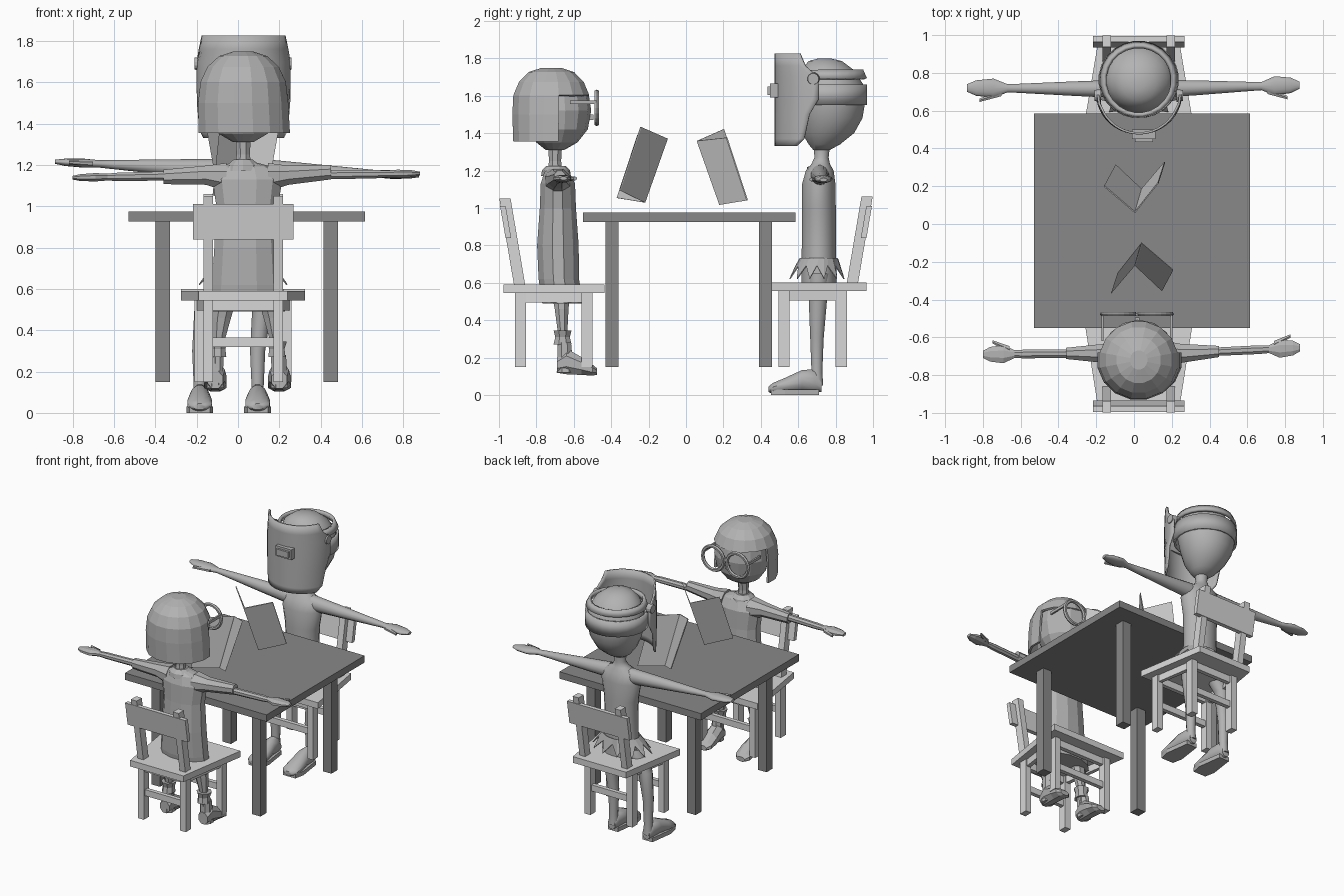
import bpy, bmesh, math
from mathutils import Vector

if "Cube" in bpy.data.objects:
    bpy.data.objects.remove(bpy.data.objects["Cube"])


def material(name, v):
    m = bpy.data.materials.new(name)
    m.diffuse_color = (v, v, v, 1)
    m.use_nodes = True
    m.node_tree.nodes["Principled BSDF"].inputs["Base Color"].default_value = m.diffuse_color
    return m


DARK = material("dark grey", 0.25)
MID = material("mid grey", 0.45)
LIGHT = material("light grey", 0.68)
PAPER = material("book grey", 0.6)


def finish(name, bm, mat, smooth=False, thick=0):
    bmesh.ops.recalc_face_normals(bm, faces=bm.faces[:])
    me = bpy.data.meshes.new(name)
    bm.to_mesh(me)
    bm.free()
    ob = bpy.data.objects.new(name, me)
    bpy.context.collection.objects.link(ob)
    me.materials.append(mat)
    if thick:
        mod = ob.modifiers.new("thickness", 'SOLIDIFY')
        mod.thickness = thick
        mod.offset = 0
    if smooth:
        bpy.ops.object.select_all(action='DESELECT')
        ob.select_set(True)
        bpy.context.view_layer.objects.active = ob
        bpy.ops.object.shade_smooth_by_angle(angle=math.radians(45))
    return ob


def prism(name, poly, off, mat):
    """Polygon swept along a vector."""
    bm = bmesh.new()
    a = [bm.verts.new(p) for p in poly]
    b = [bm.verts.new(Vector(p) + Vector(off)) for p in poly]
    bm.faces.new(a)
    bm.faces.new(b)
    for i in range(len(a)):
        j = (i + 1) % len(a)
        bm.faces.new((a[i], a[j], b[j], b[i]))
    return finish(name, bm, mat)


def rect(x0, x1, y0, y1, z):
    return [(x0, y0, z), (x1, y0, z), (x1, y1, z), (x0, y1, z)]


def box(name, x0, x1, y0, y1, z0, z1, mat):
    return prism(name, rect(x0, x1, y0, y1, z0), (0, 0, z1 - z0), mat)


def loft(name, rings, n, mat, axis='z', smooth=False, keep=None, caps=True, thick=0):
    """Elliptical rings (x, y, z, ra, rb) joined along an axis."""
    bm = bmesh.new()
    loops = []
    for x, y, z, a, b in rings:
        loop = []
        for i in range(n):
            t = 2 * math.pi * (i + 0.5) / n
            c, s = a * math.cos(t), b * math.sin(t)
            d = {'z': (c, s, 0), 'x': (0, c, s), 'y': (c, 0, s)}[axis]
            loop.append(bm.verts.new((x + d[0], y + d[1], z + d[2])))
        loops.append(loop)
    for p, q in zip(loops, loops[1:]):
        for i in range(n):
            j = (i + 1) % n
            bm.faces.new((p[i], p[j], q[j], q[i]))
    if caps:
        bm.faces.new(loops[0])
        bm.faces.new(loops[-1])
    if keep:
        gone = [f for f in bm.faces if not keep(f.calc_center_median())]
        bmesh.ops.delete(bm, geom=gone, context='FACES')
    return finish(name, bm, mat, smooth, thick)


def arm(name, start, tip, n, r, thumb, smooth):
    a, b = Vector(start), Vector(tip)
    steps = [(0, r, r * 1.1), (.3, r * .8, r * .8), (.66, .025, .022), (.74, .022, .018),
             (.83, .052, .022), (.94, .042, .018), (1, .02, .01)]
    loft(name, [(*a.lerp(b, t), p, q) for t, p, q in steps], n, MID, 'x', smooth)
    p, q = a.lerp(b, .78), a.lerp(b, .92)
    loft(name + "_thumb", [(p.x, p.y + thumb * .025, p.z, .02, .014),
                           (q.x, q.y + thumb * .065, q.z, .01, .01)], 6, MID, 'x', smooth)


# Table
box("table_top", -.53, .615, -.55, .585, .925, .975, DARK)
for x in (-.40, .413):
    for y in (-.43, .39):
        box("table_leg", x, x + .07, y, y + .07, .15, .925, DARK)


# Chairs: s = -1 near, +1 far
def chair(s, y0, y1, leg_f, leg_b, zt):
    def P(pts):
        return [(.025 + s * x, s * y, z) for x, y, z in pts]

    def part(name, x0, x1, a, b, z0, z1):
        prism(name, P(rect(x0, x1, a, b, z0)), (0, 0, z1 - z0), LIGHT)

    zb = zt - .045
    prism("seat", P([(-.3, y0, zb), (.3, y0, zb), (.215, y1, zb), (-.215, y1, zb)]), (0, 0, .045), LIGHT)
    for m in (-1, 1):
        fx, bx = sorted((m * .19, m * .235)), sorted((m * .147, m * .193))
        part("front_leg", *fx, leg_f, leg_f + .058, .15, zb)
        part("back_leg", *bx, leg_b, leg_b + .06, .15, zb)
        prism("side_apron", P([(m * .2, leg_f + .05, zb - .05), (m * .225, leg_f + .05, zb - .05),
                               (m * .185, leg_b, zb - .05), (m * .155, leg_b, zb - .05)]), (0, 0, .05), LIGHT)
        prism("back_post", P(rect(*bx, .86, .92, zt)), (0, s * .078, .46), LIGHT)
    for w, y in ((.19, leg_f), (.147, leg_b)):
        part("apron", -w, w, y + .015, y + .045, zb - .05, zb)
        part("stretcher", -w, w, y + .015, y + .045, .32, .365)
    prism("back_panel", P(rect(-.243, .243, .935, .965, .84)), (0, s * .029, .17), LIGHT)


chair(-1, .435, .975, .50, .855, .59)
chair(1, .46, .965, .495, .80, .60)

# Open books, the near one turned half way round
for s in (1, -1):
    def B(x, y, z):
        return (.0225 + s * (x - .0225), -.02 + s * (y + .02), z + (0 if s > 0 else .012))
    top, low = B(.005, .057, 1.358), B(.04, .178, 1.016)
    prism("book_left_page", [top, B(-.16, .198, 1.42), B(-.1, .31, 1.08), low], (.003, s * .006, .002), PAPER)
    prism("book_right_page", [top, B(.13, .215, 1.375), B(.165, .325, 1.04), low], (-.003, s * .006, .002), PAPER)

# Near sitter: low-poly head, bobbed hair and glasses
cx = .025
loft("near_face", [(cx, -.70, 1.31, .05, .05), (cx, -.69, 1.35, .12, .11), (cx, -.685, 1.42, .17, .16),
                   (cx, -.685, 1.52, .19, .178), (cx, -.69, 1.61, .175, .17), (cx, -.7, 1.68, .1, .1)], 14, MID)
loft("near_hair", [(cx + .005, -.72, 1.355, .218, .20), (cx, -.72, 1.5, .215, .205), (cx, -.72, 1.6, .203, .2),
                   (cx, -.72, 1.67, .17, .17), (cx, -.72, 1.72, .115, .12), (cx, -.72, 1.742, .045, .05)],
     16, MID, keep=lambda c: (c.z > 1.37) and (c.z > 1.58 or c.y < -.68), thick=.015)
loft("near_neck", [(cx, -.70, 1.18, .045, .045), (cx, -.70, 1.25, .035, .035), (cx, -.70, 1.33, .04, .04)], 8, MID)
for m in (-1, 1):
    bpy.ops.mesh.primitive_torus_add(location=(.015 + m * .098, -.477, 1.535), rotation=(math.pi / 2, 0, 0),
                                     major_radius=.085, minor_radius=.013, major_segments=20, minor_segments=6)
    bpy.context.object.name = "glasses_rim"
    bpy.context.object.data.materials.append(MID)
    x = .015 + m * .182
    box("glasses_temple", x - .006, x + .006, -.62, -.475, 1.555, 1.575, MID)
box("glasses_bridge", -.005, .035, -.485, -.47, 1.54, 1.56, MID)
box("near_nose", .005, .03, -.52, -.495, 1.47, 1.5, MID)

# Near sitter: dress, sleeves, arms, legs
bx = .045
loft("dress", [(bx, -.66, .49, .19, .112), (bx, -.68, .62, .178, .112), (bx, -.685, .8, .165, .115),
               (bx, -.685, 1.0, .155, .10), (bx, -.685, 1.13, .175, .095), (bx, -.69, 1.19, .13, .07),
               (cx, -.695, 1.215, .05, .05)], 12, MID)
loft("collar", [(cx, -.695, 1.17, .09, .08), (cx, -.695, 1.2, .08, .075), (cx, -.695, 1.225, .05, .05)], 10, MID)
for m, end, tip in ((-1, (-.36, -.685, 1.142), (-.80, -.69, 1.138)), (1, (.45, -.675, 1.165), (.88, -.655, 1.158))):
    loft("sleeve", [(bx + m * .1, -.685, 1.14, .075, .075), (bx + m * .2, -.685, 1.15, .055, .05),
                    (*end, .032, .038)], 8, MID, 'x')
    arm("near_arm", (bx + m * .2, -.685, 1.15), tip, 8, .03, 1, False)
    x = bx + m * .125
    loft("near_leg", [(x - m * .02, -.67, .56, .06, .055), (x, -.665, .46, .05, .04), (x + m * .015, -.66, .34, .03, .028),
                      (x + m * .02, -.66, .2, .03, .03)], 8, MID)
    loft("sock_cuff", [(x + m * .018, -.66, .27, .045, .052), (x + m * .018, -.66, .31, .04, .042),
                       (x + m * .018, -.66, .345, .052, .052)], 8, MID)
    f = x + m * .03
    loft("near_boot_ankle", [(f, -.645, .12, .045, .05), (f, -.65, .28, .035, .038)], 8, MID)
    loft("near_boot", [(f, -.69, .16, .04, .045), (f, -.64, .18, .05, .075), (f, -.56, .155, .06, .052),
                       (f, -.50, .133, .06, .032), (f, -.475, .125, .035, .018)], 8, MID, 'y')

# Far sitter: egg-shaped head with bands
hy = .775
loft("far_head", [(cx, .725, 1.31, .045, .045), (cx, .74, 1.34, .085, .085), (cx, .76, 1.40, .135, .14),
                  (cx, hy, 1.48, .175, .17), (cx, hy, 1.57, .195, .185), (cx, .77, 1.66, .19, .18),
                  (cx, .755, 1.74, .15, .14), (cx, .745, 1.785, .09, .09), (cx, .74, 1.80, .03, .03)],
     24, MID, smooth=True)
loft("wide_head_band", [(cx, hy - .01, 1.55, .205, .198), (cx, hy - .01, 1.66, .206, .198)], 24, MID,
     smooth=True, caps=False, thick=.015)
loft("upper_head_band", [(cx, .765, 1.69, .2, .195), (cx, .76, 1.735, .18, .18)], 24, MID,
     smooth=True, caps=False, thick=.02)
for m in (-1, 1):
    loft("band_knob", [(cx + m * .2, .68, 1.69, .035, .035), (cx + m * .235, .68, 1.69, .03, .03)], 12, MID, 'x')

# Curved face shield with viewing window
bm = bmesh.new()
rows = []
for z, lim, r in ((1.33, 62, .97), (1.37, 74, .98), (1.5, 82, 1), (1.58, 95, 1), (1.70, 95, 1), (1.76, 76, .98), (1.825, 68, .96)):
    row = []
    for i in range(21):
        t = math.radians(lim * (i - 10) / 10)
        row.append(bm.verts.new((.027 + .222 * r * math.sin(t), .69 - .21 * math.cos(t), z)))
    rows.append(row)
for p, q in zip(rows, rows[1:]):
    for i in range(20):
        bm.faces.new((p[i], p[i + 1], q[i + 1], q[i]))
finish("face_shield", bm, MID, True, .012)
box("shield_window_frame", -.01, .115, .45, .50, 1.59, 1.665, MID)
box("shield_window", .005, .10, .435, .45, 1.605, 1.65, MID)

# Far sitter: body, ragged skirt, arms, legs
loft("far_torso", [(cx, .71, .6, .135, .095), (cx, .71, .8, .12, .092), (cx, .71, 1.0, .125, .092),
                   (cx, .71, 1.13, .15, .09), (cx, .715, 1.2, .13, .075), (cx, .72, 1.235, .06, .05),
                   (cx, .725, 1.27, .038, .038), (cx, .725, 1.33, .045, .045)], 20, MID, smooth=True)
bm = bmesh.new()
hi, lo = [], []
for i in range(24):
    t = 2 * math.pi * i / 24
    r, z = ((.15, .69), (.2, .62))[i % 2]
    hi.append(bm.verts.new((cx + .13 * math.cos(t), .71 + .1 * math.sin(t), .73)))
    lo.append(bm.verts.new((cx + r * 1.1 * math.cos(t), .70 + r * .75 * math.sin(t), z)))
for i in range(24):
    j = (i + 1) % 24
    bm.faces.new((hi[i], hi[j], lo[j], lo[i]))
finish("ragged_skirt", bm, MID, thick=.006)
for m, tip in ((-1, (-.885, .72, 1.215)), (1, (.875, .735, 1.15))):
    arm("far_arm", (cx + m * .08, .715, 1.175), tip, 14, .05, -1, True)
    x = -.045 + m * .14
    loft("far_leg", [(cx + m * .08, .71, .65, .065, .06), (x + .02, .705, .5, .048, .05), (x, .70, .3, .038, .037),
                     (x, .70, .12, .03, .03), (x, .70, .05, .035, .035)], 12, MID, smooth=True)
    loft("far_foot", [(x, .725, .05, .03, .035), (x, .69, .075, .042, .065), (x, .62, .075, .05, .06),
                      (x, .53, .05, .062, .043), (x, .465, .035, .06, .03), (x, .44, .03, .03, .015)],
         12, MID, 'y', True)
    prism("far_sole", [(x - .04, .71, 0), (x - .065, .53, 0), (x - .05, .455, 0),
                       (x + .05, .455, 0), (x + .065, .53, 0), (x + .04, .71, 0)], (0, 0, .03), MID)
